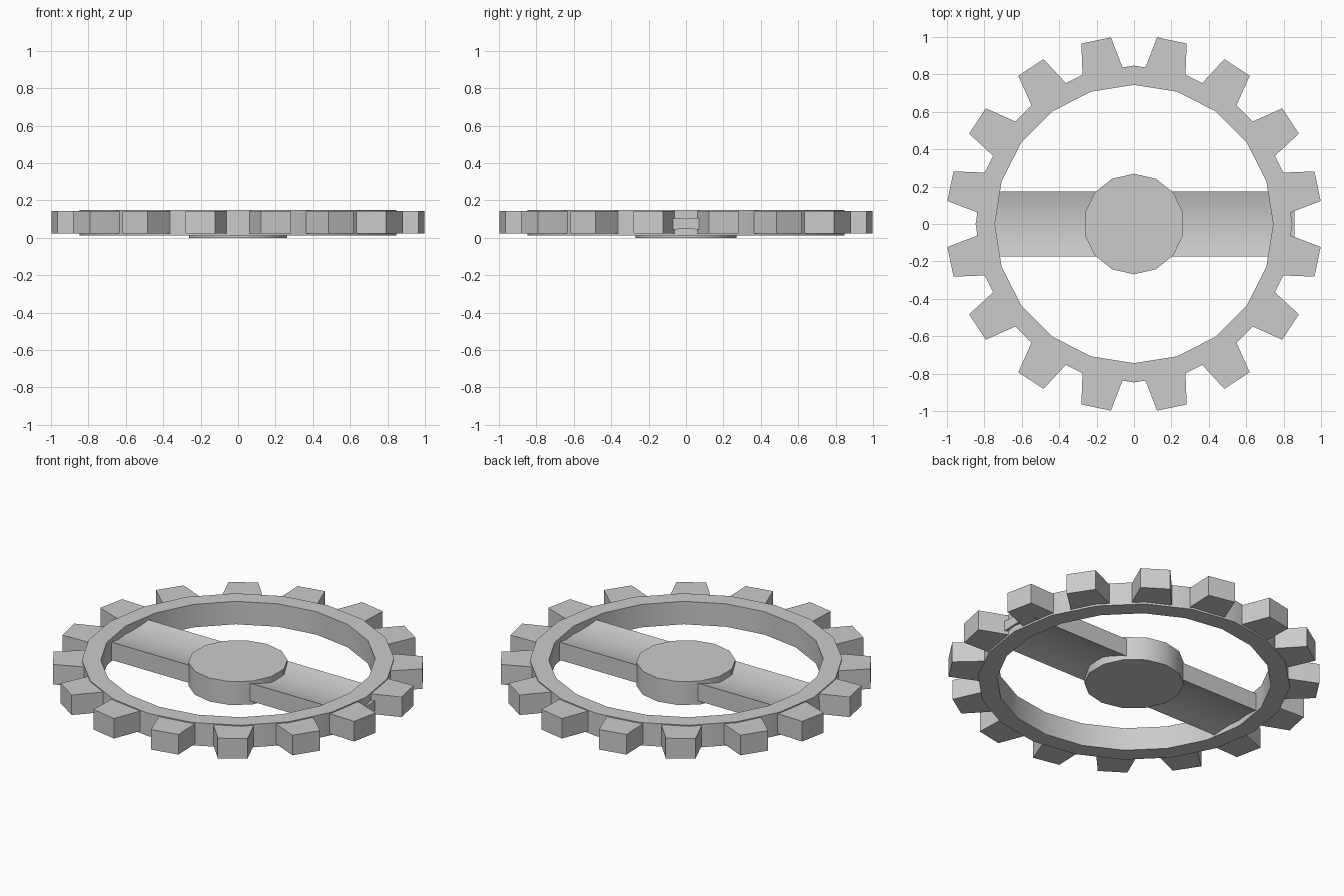
import bpy
import bmesh
import math
from mathutils import Matrix

cube = bpy.data.objects.get("Cube")
if cube:
    bpy.data.objects.remove(cube, do_unlink=True)

# One plain grey for the whole gear
grey = bpy.data.materials.new("plain_grey")
grey.use_nodes = True
colour = (0.6, 0.6, 0.6, 1)
grey.diffuse_color = colour
grey.node_tree.nodes["Principled BSDF"].inputs["Base Color"].default_value = colour


def finish(name, bm, smooth=True):
    bmesh.ops.recalc_face_normals(bm, faces=bm.faces)
    mesh = bpy.data.meshes.new(name)
    bm.to_mesh(mesh)
    bm.free()
    mesh.materials.append(grey)
    obj = bpy.data.objects.new(name, mesh)
    bpy.context.collection.objects.link(obj)
    if smooth:
        bpy.ops.object.select_all(action="DESELECT")
        obj.select_set(True)
        bpy.context.view_layer.objects.active = obj
        bpy.ops.object.shade_smooth_by_angle(angle=math.radians(30))
    return obj


def prism(bm, outline, offset, matrix=Matrix()):
    """Extrude a closed outline of 3D points along an offset."""
    face = bm.faces.new([bm.verts.new(matrix @ Matrix.Translation(p).translation)
                         for p in outline])
    extruded = bmesh.ops.extrude_face_region(bm, geom=[face], use_keep_orig=True)["geom"]
    verts = [v for v in extruded if isinstance(v, bmesh.types.BMVert)]
    bmesh.ops.translate(bm, verts=verts, vec=offset)


def circle(radius, sides, z):
    return [(radius * math.sin(math.tau * i / sides),
             radius * math.cos(math.tau * i / sides), z) for i in range(sides)]


# Rim: twenty-sided band
bm = bmesh.new()
loops = [[bm.verts.new(p) for p in circle(r, 20, z)]
         for r, z in ((0.847, 0.013), (0.847, 0.15), (0.744, 0.15), (0.744, 0.013))]
for a, b in zip(loops, loops[1:] + loops[:1]):
    for i in range(20):
        j = (i + 1) % 20
        bm.faces.new((a[i], a[j], b[j], b[i]))
finish("rim", bm)

# Teeth: tapered blocks in pairs, eight pairs around the rim
bm = bmesh.new()
tooth = [(0.79, -0.116, 0.024), (1.002, -0.081, 0.024),
         (1.002, 0.081, 0.024), (0.79, 0.116, 0.024)]
for pair in range(8):
    for side in (-1, 1):
        angle = math.radians(22.5 + 45 * pair + side * 10.85)
        prism(bm, tooth, (0, 0, 0.12), Matrix.Rotation(angle, 4, "Z"))
finish("teeth", bm, smooth=False)

# Hub: fourteen-sided disc
bm = bmesh.new()
prism(bm, circle(0.269, 14, 0), (0, 0, 0.14))
finish("hub", bm)

# Crossbar: beam with hollowed top and underside
bm = bmesh.new()
steps = [i / 6 for i in range(-6, 7)]
section = [(-0.84, 0.175 * t, 0.102 + 0.026 * t * t) for t in steps]
section += [(-0.84, 0.175 * t, 0.048 - 0.026 * t * t) for t in reversed(steps)]
prism(bm, section, (1.697, 0, 0))
finish("crossbar", bm)
